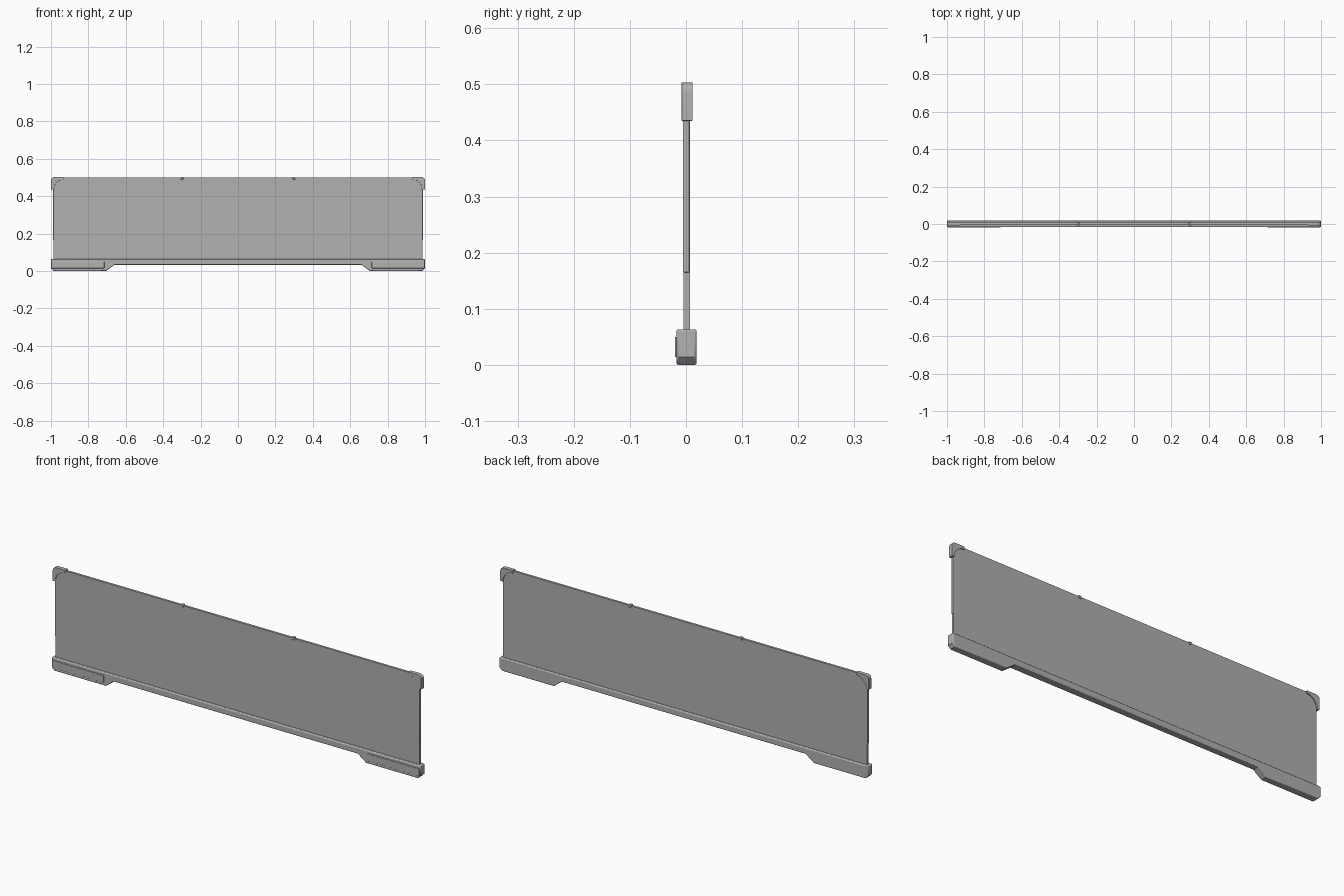
import bpy, bmesh, math

if "Cube" in bpy.data.objects:
    bpy.data.objects.remove(bpy.data.objects["Cube"])

grey = bpy.data.materials.new("dark_grey")
grey.diffuse_color = (0.44, 0.44, 0.44, 1.0)
grey.use_nodes = True
grey.node_tree.nodes["Principled BSDF"].inputs["Base Color"].default_value = grey.diffuse_color

def prism(name, outline, y0, y1, bevel=0.0):
    """Extrude an x-z outline between two depths, with soft rounded edges."""
    bm = bmesh.new()
    face = bm.faces.new([bm.verts.new((x, y0, z)) for x, z in outline])
    ext = bmesh.ops.extrude_face_region(bm, geom=[face])
    for v in ext["geom"]:
        if isinstance(v, bmesh.types.BMVert):
            v.co.y = y1
    bmesh.ops.recalc_face_normals(bm, faces=bm.faces[:])
    me = bpy.data.meshes.new(name)
    bm.to_mesh(me)
    bm.free()
    me.materials.append(grey)
    ob = bpy.data.objects.new(name, me)
    bpy.context.collection.objects.link(ob)
    if bevel:
        m = ob.modifiers.new("edge_bevel", "BEVEL")
        m.width = bevel
        m.segments = 4
        m.limit_method = "ANGLE"
        m.angle_limit = math.radians(60)
    bpy.ops.object.select_all(action="DESELECT")
    ob.select_set(True)
    bpy.context.view_layer.objects.active = ob
    bpy.ops.object.shade_smooth_by_angle(angle=math.radians(30))
    return ob

def rect(x0, x1, z0, z1):
    return [(x0, z0), (x1, z0), (x1, z1), (x0, z1)]

def flip(outline, s):
    return [(x * s, z) for x, z in outline]

def arc(cx, cz, r, a0, a1, n=8):
    angles = [math.radians(a0 + (a1 - a0) * i / n) for i in range(n + 1)]
    return [(cx + r * math.cos(a), cz + r * math.sin(a)) for a in angles]

# Main screen panel
prism("screen_panel", rect(-0.986, 0.986, 0.05, 0.499), -0.0045, 0.007)

# Base rail with a foot at each end
half = [(0.66, 0.033), (0.705, 0.0), (0.985, 0.0), (0.999, 0.014), (0.999, 0.063)]
base = half + [(-x, z) for x, z in reversed(half)]
prism("base_rail", base, -0.017, 0.019, 0.004)

# Corner clip outline: rounded inner edge and softened outer corner
clip = (arc(0.930, 0.435, 0.055, 0, 90) + [(0.930, 0.503)]
        + arc(0.981, 0.485, 0.018, 90, 0, 6) + [(0.999, 0.435)])

for s, side in ((-1, "left"), (1, "right")):
    prism(side + "_corner_clip", flip(clip, s), -0.008, 0.012, 0.001)
    # Slim seal along the front of the panel edge
    prism(side + "_edge_seal", flip(rect(0.980, 0.988, 0.165, 0.445), s), -0.0055, 0.006, 0.001)
    # Shallow pad on the front of the foot
    prism(side + "_foot_pad", flip(rect(0.715, 0.995, 0.014, 0.050), s), -0.020, -0.015, 0.0015)
    # Small stop on the top edge
    prism(side + "_top_stop", flip(rect(0.292, 0.308, 0.490, 0.503), s), -0.007, 0.010, 0.002)
